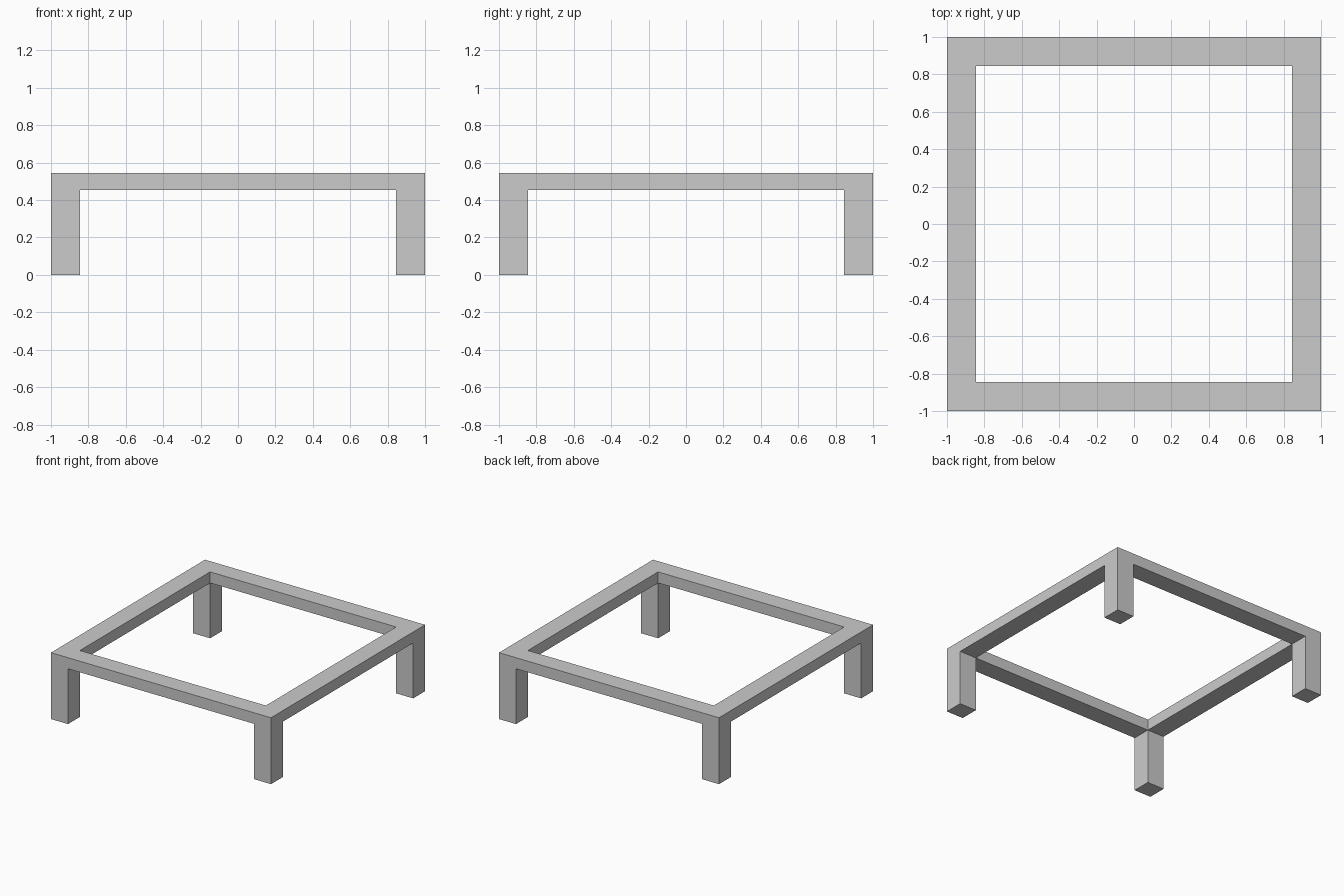
import bpy, bmesh
from mathutils import Matrix, Vector

if "Cube" in bpy.data.objects:
    bpy.data.objects.remove(bpy.data.objects["Cube"])

OUTER = 1.0        # half width of the table
INNER = 0.8455     # half width of the opening
RAIL_Z = 0.4545    # underside of the rails
TOP_Z = 0.5455     # top of the rails


def add_object(name, bm):
    bmesh.ops.recalc_face_normals(bm, faces=bm.faces)
    mesh = bpy.data.meshes.new(name)
    bm.to_mesh(mesh)
    bm.free()
    obj = bpy.data.objects.new(name, mesh)
    bpy.context.collection.objects.link(obj)
    return obj


# Square open frame with mitred corners
bm = bmesh.new()
corners = [(-1, -1), (1, -1), (1, 1), (-1, 1)]
rings = [[bm.verts.new((x * r, y * r, z)) for x, y in corners]
         for r, z in ((OUTER, RAIL_Z), (OUTER, TOP_Z), (INNER, TOP_Z), (INNER, RAIL_Z))]
for i in range(4):
    a, b = rings[i], rings[(i + 1) % 4]
    for j in range(4):
        k = (j + 1) % 4
        bm.faces.new((a[j], a[k], b[k], b[j]))
add_object("rail_frame", bm)

# Square leg at one corner, mirrored to all four
bm = bmesh.new()
width, mid = OUTER - INNER, (OUTER + INNER) / 2
bmesh.ops.create_cube(bm, size=1, matrix=Matrix.LocRotScale(
    Vector((mid, -mid, RAIL_Z / 2)), None, Vector((width, width, RAIL_Z))))
legs = add_object("legs", bm)
mirror = legs.modifiers.new("four_corners", 'MIRROR')
mirror.use_axis = (True, True, False)
mirror.use_mirror_merge = False
